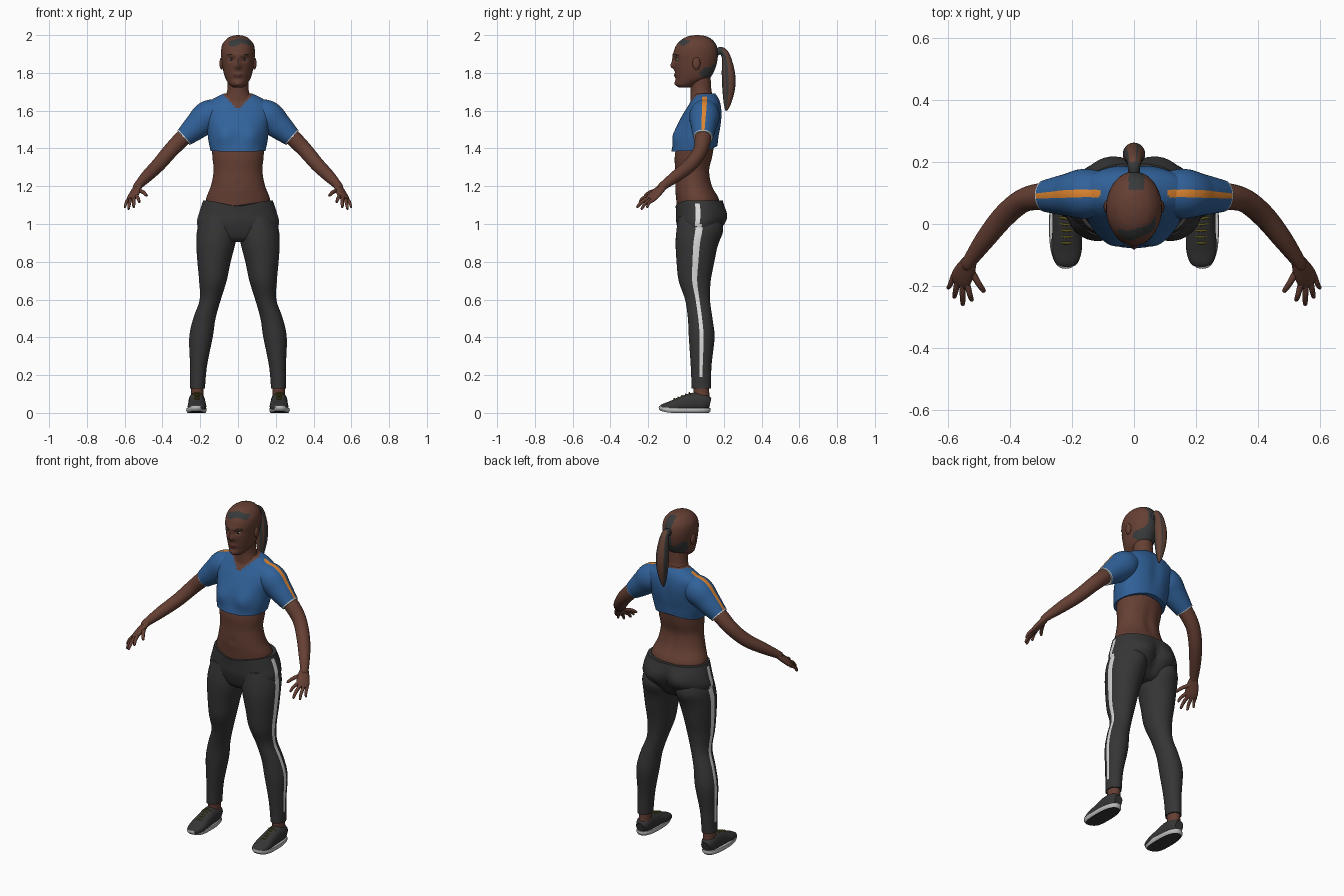
import bpy, bmesh, math, random
from mathutils import Vector, Matrix

random.seed(4)
if "Cube" in bpy.data.objects:
    bpy.data.objects.remove(bpy.data.objects["Cube"], do_unlink=True)


def material(name, r, g, b):
    mat = bpy.data.materials.new(name)
    mat.use_nodes = True
    mat.diffuse_color = (r, g, b, 1)
    bsdf = mat.node_tree.nodes["Principled BSDF"]
    bsdf.inputs["Base Color"].default_value = (r, g, b, 1)
    bsdf.inputs["Roughness"].default_value = 0.8
    return mat


skin = material("skin brown", .13, .05, .033)
lip = material("lip brown", .085, .026, .022)
blue = material("shirt blue", .03, .12, .32)
charcoal = material("leggings charcoal", .036, .036, .037)
white = material("trim white", .7, .7, .7)
orange = material("stripe orange", .75, .24, .03)
dark_hair = material("dark hair", .04, .042, .043)
brown_hair = material("brown hair", .13, .055, .036)
olive = material("lace olive", .12, .1, .012)
sole_grey = material("sole grey", .5, .5, .5)


def finish(bm, name, mats, mirror):
    bmesh.ops.recalc_face_normals(bm, faces=bm.faces)
    mesh = bpy.data.meshes.new(name)
    bm.to_mesh(mesh)
    bm.free()
    obj = bpy.data.objects.new(name, mesh)
    bpy.context.collection.objects.link(obj)
    for mat in mats:
        mesh.materials.append(mat)
    bpy.ops.object.select_all(action='DESELECT')
    obj.select_set(True)
    bpy.context.view_layer.objects.active = obj
    bpy.ops.object.shade_smooth_by_angle(angle=math.radians(50))
    if mirror:
        mod = obj.modifiers.new("Mirror", 'MIRROR')
        mod.use_mirror_merge = False
    return obj


def smooth_path(keys, steps):
    """Catmull-Rom interpolation of whole key tuples."""
    out = []
    for i in range(len(keys) - 1):
        a, b, c, d = (keys[max(i - 1, 0)], keys[i], keys[i + 1], keys[min(i + 2, len(keys) - 1)])
        for s in range(steps):
            t = s / steps
            out.append([q + t / 2 * (r - p + t * (2*p - 5*q + 4*r - e + t * (3*q - p - 3*r + e)))
                        for p, q, r, e in zip(a, b, c, d)])
    return out + [list(keys[-1])]


def loft(name, keys, mats, n=32, steps=6, ref=(1, 0, 0), level=False, power=2,
         bumps=(), rule=None, mirror=False):
    """Skin rings (x, y, z, radius_u, radius_v); level rings stay horizontal."""
    bm = bmesh.new()
    path = smooth_path(keys, steps)
    spots = [Vector(k[:3]) for k in path]
    rings = []
    for i, k in enumerate(path):
        along = Vector((0, 0, 1)) if level else (
            spots[min(i + 1, len(spots) - 1)] - spots[max(i - 1, 0)]).normalized()
        u = Vector(ref)
        u = (u - along * u.dot(along)).normalized()
        v = along.cross(u)
        ring = []
        for j in range(n):
            c, s = math.cos(math.tau * j / n), math.sin(math.tau * j / n)
            c, s = (math.copysign(abs(w) ** (2 / power), w) for w in (c, s))
            ring.append(bm.verts.new(spots[i] + u * c * k[3] + v * s * k[4]))
        rings.append(ring)
    # soft bulges and dents
    for vert in bm.verts:
        start = vert.co.copy()
        for centre, push, spread in bumps:
            for side in ((1, -1) if centre[0] else (1,)):
                d = sum(((start[a] - centre[a] * (side if a == 0 else 1)) / spread[a]) ** 2
                        for a in range(3))
                vert.co += Vector((push[0] * side, push[1], push[2])) * math.exp(-d)
    for i in range(len(rings) - 1):
        for j in range(n):
            m = (j + 1) % n
            face = bm.faces.new((rings[i][j], rings[i][m], rings[i + 1][m], rings[i + 1][j]))
            if rule:
                face.material_index = rule(face.calc_center_median(), j, i / (len(rings) - 1))
    for ring in (rings[0], rings[-1]):
        face = bm.faces.new(ring)
        if rule:
            face.material_index = rule(face.calc_center_median(), n // 2, float(ring is rings[-1]))
    return finish(bm, name, mats, mirror)


def ball(name, centre, size, mat):
    bm = bmesh.new()
    place = Matrix.Translation(centre) @ Matrix.Diagonal((*size, 1))
    bmesh.ops.create_uvsphere(bm, u_segments=20, v_segments=12, radius=1, matrix=place)
    return finish(bm, name, [mat], True)


# Head with sculpted face and painted hair patches
def head_colour(p, col, t):
    hairline = (p.y < .03 and abs(p.x - .01) < .06 and
                1.948 + .008 * math.sin(60 * p.x) < p.z < 1.974 + .008 * math.sin(45 * p.x + 1))
    nape = p.y > .085 + .012 * math.sin(90 * p.z) and 1.775 < p.z < 1.84 + .012 * math.sin(70 * p.x)
    knot = p.y > .11 and p.z > 1.84 and abs(p.x - .008) < .025
    if hairline or nape or knot:
        return 1
    return 2 if abs(p.x) < .024 and abs(p.z - 1.785) < .008 and p.y < -.03 else 0


loft("head", [(0, 0, 1.723, .026, .035), (0, .006, 1.738, .045, .056), (0, .035, 1.77, .066, .088),
              (0, .045, 1.81, .078, .104), (0, .05, 1.86, .086, .115), (0, .052, 1.91, .09, .117),
              (0, .055, 1.95, .083, .104), (0, .058, 1.98, .06, .076), (0, .06, 1.995, .032, .042),
              (0, .06, 2, .006, .008)],
     [skin, dark_hair, lip], n=72, steps=8, level=True, rule=head_colour,
     bumps=[((0, -.065, 1.836), (0, -.018, 0), (.016, .05, .016)),
            ((0, -.065, 1.865), (0, -.009, 0), (.011, .05, .025)),
            ((.036, -.055, 1.872), (0, .009, 0), (.02, .04, .013)),
            ((.03, -.06, 1.895), (0, -.004, 0), (.03, .04, .01)),
            ((0, -.06, 1.785), (0, -.008, 0), (.024, .05, .012)),
            ((0, -.045, 1.743), (0, -.01, 0), (.025, .04, .018))])
ball("ears", (.087, .055, 1.85), (.011, .021, .033), skin)
ball("eyes", (.036, -.044, 1.872), (.014, .01, .006), white)
ball("pupils", (.036, -.05, 1.872), (.008, .006, .006), dark_hair)
loft("eyebrows", [(.014, -.064, 1.892, .003, .003), (.035, -.057, 1.898, .004, .004),
                  (.058, -.04, 1.893, .002, .002)],
     [dark_hair], n=8, ref=(0, 0, 1), mirror=True)

# Ponytail with dark strands
strands = [random.random() < .25 for _ in range(24)]
loft("ponytail", [(0, .15, 1.9, .018, .018), (0, .185, 1.918, .02, .02), (0, .212, 1.885, .026, .023),
                  (0, .224, 1.8, .036, .035), (0, .226, 1.72, .032, .034),
                  (0, .219, 1.64, .018, .02), (0, .213, 1.6, .004, .005)],
     [brown_hair, dark_hair], n=24,
     rule=lambda p, col, t: int(p.y < .195 and p.z > 1.87 or strands[col]))

# Neck and bare waist
loft("neck", [(0, .085, 1.6, .09, .07), (0, .087, 1.65, .08, .064), (0, .08, 1.7, .058, .056),
              (0, .075, 1.76, .054, .056), (0, .07, 1.81, .054, .06)], [skin], level=True)
loft("waist", [(0, .065, 1.06, .165, .11), (0, .062, 1.13, .17, .114), (0, .042, 1.2, .144, .1),
               (0, .035, 1.28, .129, .092), (0, .04, 1.35, .135, .1), (0, .05, 1.42, .14, .1)],
     [skin], n=48, level=True,
     bumps=[((0, .14, 1.25), (0, -.01, 0), (.025, .05, .1)),
            ((0, -.06, 1.21), (0, .006, 0), (.015, .03, .015))])


# Cropped shirt with V neck
def shirt_colour(p, col, t):
    if t >= 1 or (p.y < .095 and p.z > 1.605 + abs(p.x)):
        return 1
    return 2 if abs(p.y - .098) < .011 and abs(p.x) > .11 and p.z > 1.6 else 0


loft("shirt", [(0, .045, 1.385, .145, .122), (0, .056, 1.45, .158, .116), (0, .07, 1.52, .165, .116),
               (0, .087, 1.58, .178, .104), (0, .1, 1.63, .172, .086), (0, .104, 1.665, .128, .07),
               (0, .1, 1.692, .072, .054)],
     [blue, skin, orange], n=80, steps=9, level=True, power=2.2, rule=shirt_colour,
     bumps=[((.075, -.06, 1.465), (0, -.022, 0), (.055, .07, .05)),
            ((0, .17, 1.385), (0, 0, .03), (.13, .1, .035)),
            ((0, .19, 1.56), (0, -.008, 0), (.03, .05, .09))])


def sleeve_colour(p, col, t):
    if t > .94:
        return 2
    return 1 if col in (9, 10) and p.x > .12 else 0


loft("sleeves", [(.06, .1, 1.608, .055, .055), (.15, .098, 1.575, .08, .082),
                 (.215, .094, 1.52, .068, .071), (.288, .09, 1.456, .051, .05)],
     [blue, orange, white], n=40, steps=9, ref=(0, 1, 0), rule=sleeve_colour, mirror=True)

# Arms and hands
loft("arms", [(.24, .092, 1.5, .042, .042), (.3, .089, 1.447, .043, .043), (.36, .074, 1.385, .038, .04),
              (.42, .024, 1.315, .037, .037), (.48, -.05, 1.255, .032, .032),
              (.53, -.12, 1.203, .023, .022), (.535, -.13, 1.193, .022, .02)],
     [skin], n=28, ref=(0, 1, 0), mirror=True)
across = Vector((-.8, -.45, .38)).normalized()
loft("palms", [(.525, -.112, 1.208, .021, .018), (.541, -.145, 1.176, .033, .018),
               (.557, -.175, 1.146, .037, .016), (.565, -.192, 1.13, .03, .011)],
     [skin], n=24, ref=across, mirror=True)
knuckle = Vector((.56, -.18, 1.14))
fingers = {"little": (-1, .6, -.208, 1.088, .008), "ring": (-.35, .58, -.238, 1.078, .009),
           "middle": (.33, .552, -.262, 1.088, .0095), "index": (1, .522, -.248, 1.115, .009),
           "thumb": (1.2, .482, -.22, 1.15, .01)}
for label, (shift, x, y, z, r) in fingers.items():
    base = Vector((.53, -.14, 1.18)) if label == "thumb" else knuckle + across * shift * .027
    tip = Vector((x, y, z))
    mid = base.lerp(tip, .55) + Vector((0, -.004, .006))
    end = base.lerp(tip, .94)
    loft(label + "_fingers", [(*base, r * 1.15, r * 1.15), (*mid, r, r), (*end, r * .75, r * .75),
                              (*tip, r * .2, r * .2)],
         [skin], n=12, steps=4, ref=across, mirror=True)

# Leggings: hips and legs with a pale side stripe
loft("leggings_hips", [(0, .06, .905, .1, .06), (0, .062, .93, .185, .09), (0, .072, 1, .217, .122),
                       (0, .077, 1.06, .206, .13), (0, .07, 1.125, .184, .125)],
     [charcoal, white], n=72, level=True, power=2.15,
     rule=lambda p, col, t: int(abs(p.y - .066) < .013 and abs(p.x) > .14 and .93 < p.z < 1.11),
     bumps=[((.09, .19, 1.03), (0, .02, 0), (.07, .08, .06)),
            ((0, .2, 1.0), (0, -.02, 0), (.025, .08, .08)),
            ((0, -.055, 1.125), (0, 0, -.03), (.11, .06, .03))])
loft("leggings_legs", [(.215, .081, .13, .04, .051), (.209, .08, .25, .045, .055),
                       (.196, .083, .4, .062, .068), (.178, .075, .5, .059, .065),
                       (.147, .061, .6, .056, .066), (.133, .046, .7, .073, .085),
                       (.127, .05, .8, .088, .1), (.117, .057, .9, .104, .112),
                       (.109, .068, .97, .107, .118), (.1, .07, 1.04, .095, .11)],
     [charcoal, white], n=40, steps=7, level=True, mirror=True,
     rule=lambda p, col, t: int(col in (0, 39) and .2 < p.z < 1),
     bumps=[((.1, .17, .96), (0, .012, 0), (.07, .07, .06))])

# Ankles and trainers
loft("ankles", [(.216, .085, .06, .034, .042), (.215, .082, .11, .033, .041), (.215, .08, .16, .035, .044)],
     [skin], n=24, level=True, mirror=True)
loft("shoe_uppers", [(.218, .128, .05, .026, .028), (.218, .095, .056, .041, .047),
                     (.218, .04, .056, .044, .051), (.217, -.02, .046, .046, .042),
                     (.217, -.08, .034, .049, .029), (.217, -.125, .028, .036, .018),
                     (.217, -.142, .026, .01, .006)],
     [charcoal], n=32, power=2.3, mirror=True)
loft("shoe_soles", [(.22, -.007, 0, .047, .129), (.22, -.007, .012, .054, .137),
                    (.22, -.007, .026, .052, .136)],
     [sole_grey, charcoal], n=48, steps=4, level=True, power=2.5, mirror=True,
     rule=lambda p, col, t: int(p.z < .003),
     bumps=[((.217, -.145, .01), (0, 0, .012), (.08, .04, .1))])
for number in range(5):
    y = .022 - number * .02
    z = .098 + .4 * y
    loft("shoe_lace_%d" % (number + 1),
         [(.193, y, z - .01, .004, .004), (.217, y - .004, z, .004, .004), (.241, y, z - .01, .004, .004)],
         [olive], n=8, steps=4, ref=(0, 0, 1), mirror=True)
